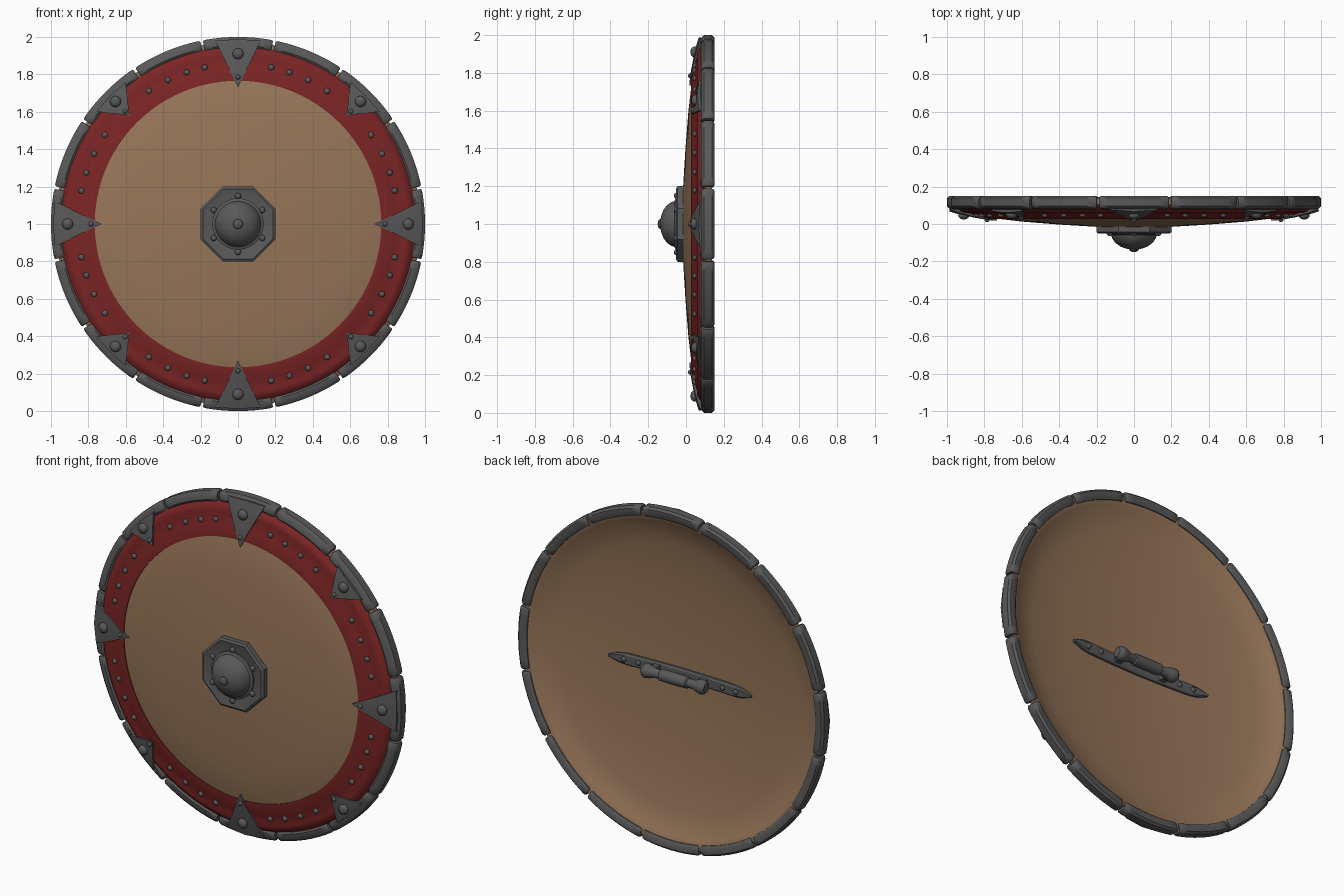
import bpy, bmesh
from math import sin, cos, pi, radians, sqrt
from mathutils import Vector, Matrix

old = bpy.data.objects.get("Cube")
if old:
    bpy.data.objects.remove(old, do_unlink=True)

CENTRE = Vector((0, 0, 1))


def material(name, colour):
    m = bpy.data.materials.new(name)
    m.use_nodes = True
    m.diffuse_color = (*colour, 1)
    m.node_tree.nodes["Principled BSDF"].inputs["Base Color"].default_value = (*colour, 1)
    return m


WOOD = material("tan wood", (0.31, 0.18, 0.1))
RED = material("red leather", (0.2, 0.018, 0.018))
IRON = material("dark iron", (0.1, 0.1, 0.1))


def finish(bm, name, mat, angle=35):
    bmesh.ops.recalc_face_normals(bm, faces=bm.faces)
    me = bpy.data.meshes.new(name)
    bm.to_mesh(me)
    bm.free()
    me.materials.append(mat)
    me.shade_smooth()
    me.set_sharp_from_angle(angle=radians(angle))
    ob = bpy.data.objects.new(name, me)
    bpy.context.collection.objects.link(ob)
    return ob


def lathe(name, profile, mat, steps=64, turn=0.0, closed=False, matrix=None, angle=35):
    """Spin (radius, y) points about the y axis, then move into place."""
    bm = bmesh.new()
    vs = [bm.verts.new((r * cos(turn), y, r * sin(turn))) for r, y in profile]
    pairs = list(zip(vs, vs[1:])) + ([(vs[-1], vs[0])] if closed else [])
    edges = [bm.edges.new(p) for p in pairs]
    bmesh.ops.spin(bm, geom=vs + edges, cent=(0, 0, 0), axis=(0, 1, 0),
                   angle=2 * pi, steps=steps)
    bmesh.ops.remove_doubles(bm, verts=bm.verts, dist=1e-5)
    bm.transform(matrix or Matrix.Translation(CENTRE))
    return finish(bm, name, mat, angle)


def polar(r, a, y):
    return CENTRE + Vector((r * cos(a), y, r * sin(a)))


def interp(points, r):
    for (r0, y0), (r1, y1) in zip(points, points[1:]):
        if r <= r1:
            return y0 + (y1 - y0) * (r - r0) / (r1 - r0)
    return points[-1][1]


def rivets(name, spots):
    """Flattened domes at (position, radius)."""
    bm = bmesh.new()
    for p, rad in spots:
        m = Matrix.Translation(p) @ Matrix.Diagonal((1, 0.75, 1, 1))
        bmesh.ops.create_uvsphere(bm, u_segments=12, v_segments=8, radius=rad, matrix=m)
    finish(bm, name, IRON, 60)


def loft(bm, rings):
    """Skin closed rings of points and cap both ends."""
    rows = [[bm.verts.new(p) for p in ring] for ring in rings]
    n = len(rows[0])
    for a, b in zip(rows, rows[1:]):
        for i in range(n):
            j = (i + 1) % n
            bm.faces.new((a[i], a[j], b[j], b[i]))
    bm.faces.new(rows[0])
    bm.faces.new(rows[-1])


# Dished wooden board
front = [(0, -.02), (.2, -.015), (.4, -.003), (.6, .013), (.77, .033), (.88, .068), (.975, .105)]
back = [(0, .025), (.2, .03), (.4, .041), (.6, .057), (.78, .08), (.87, .1), (.92, .125),
        (.95, .138), (.975, .138)]
lathe("wooden_board", front + back[::-1], WOOD, steps=96)

# Red leather band
band = [(.766, .045), (.766, .027), (.78, .027), (.84, .044), (.89, .06), (.905, .058),
        (.93, .068), (.95, .09), (.95, .11)]
lathe("leather_band", band, RED, steps=96, closed=True)

# Sixteen rim plates with small gaps
section = [(.94, .088), (.955, .077), (.985, .08), (1, .095), (1, .138), (.988, .15),
           (.955, .15), (.942, .14)]
bm = bmesh.new()
for k in range(16):
    rings = []
    for i in range(-5, 6):
        t = i / 5
        shrink = .82 if abs(i) == 5 else 1
        off = radians(10.85) * (t if abs(i) == 5 else t * 1.18)
        ring = [polar(.97 + (r - .97) * shrink, k * pi / 8 + off, .115 + (y - .115) * shrink)
                for r, y in section]
        rings.append(ring)
    loft(bm, rings)
finish(bm, "rim_plates", IRON, 40)

# Eight pointed clamps, long on the axes and short on the diagonals
slope = [(.7, .017), (.78, .022), (.85, .037), (.91, .052), (.95, .062), (.99, .076)]
bm = bmesh.new()
clamp_rivets = []
for k in range(8):
    a = k * pi / 4
    tip, outer, half, big, small = ((.73, .988, .122, .91, .785) if k % 2 == 0
                                    else (.82, .968, .112, .926, .853))
    side = Vector((-sin(a), 0, cos(a)))
    rings = []
    for i in range(7):
        t = max(i / 6, .01)
        r = tip + (outer - tip) * t
        y = interp(slope, r)
        ring = []
        for s, lift in ((-1, 0), (0, .008), (1, 0), (1, -.035), (-1, -.035)):
            w = s * half * t
            ring.append(polar(sqrt(r * r - w * w), a, y - lift * t if lift > 0 else y - lift)
                        + side * w)
        rings.append(ring)
    loft(bm, rings)
    clamp_rivets += [(polar(big, a, interp(slope, big) - .006), .03),
                     (polar(small, a, interp(slope, small) - .003), .013)]
finish(bm, "rim_clamps", IRON, 30)
rivets("clamp_rivets", clamp_rivets)

# Rivets along the band, mirrored about each axis
rivets("band_rivets", [(polar(.856, q * pi / 2 + s * radians(d), .047), .016)
                       for q in range(4) for s in (-1, 1) for d in (12, 18.7, 26, 33.8)])

# Central boss: octagonal plate, dome and rivets
k8 = 1 / cos(pi / 8)
plate = [(0, -.005), (.2, -.005), (.2, -.044), (.188, -.052), (.165, -.045), (0, -.045)]
lathe("boss_plate", [(r * k8, y) for r, y in plate], IRON, steps=8, turn=pi / 8, angle=20)
dome = [(.137, -.04), (.137, -.054), (.122, -.06), (.116, -.078), (.1, -.1), (.075, -.119),
        (.045, -.131), (.026, -.135), (.024, -.142), (.014, -.148), (0, -.15)]
lathe("boss_dome", dome, IRON, steps=40)
rivets("boss_rivets", [(polar(.15, pi / 2 + i * pi / 3, -.052), .016) for i in range(6)])

# Handle strap following the hollow back, pointed at both ends
bm = bmesh.new()
rings = []
for i in range(-8, 9):
    x = i / 8 * .465
    h = .006 if abs(i) == 8 else (.026 if abs(i) == 7 else .034)
    y = interp(back, abs(x))
    rings.append([(x, y - .006, 1 - h), (x, y + .012, 1 - h), (x, y + .018, 1 - h * .7),
                  (x, y + .018, 1 + h * .7), (x, y + .012, 1 + h), (x, y - .006, 1 + h)])
loft(bm, rings)
finish(bm, "handle_strap", IRON, 30)
rivets("strap_rivets", [(Vector((s * x, interp(back, x) + .02, 1)), .015)
                        for s in (-1, 1) for x in (.275, .365)])

# Turned grip and its two brackets
half_grip = [(0, .21), (.026, .207), (.038, .195), (.041, .178), (.036, .155), (.026, .13),
             (.025, .092), (.033, .086), (.034, .04)]
grip = half_grip + [(r, -y) for r, y in reversed(half_grip)]
lathe("grip", grip, IRON, steps=20,
      matrix=Matrix.Translation((0, .105, 1)) @ Matrix.Rotation(pi / 2, 4, 'Z'))
bm = bmesh.new()
for s in (-1, 1):
    m = Matrix.Translation((s * .155, .065, 1)) @ Matrix.Diagonal((.04, .075, .045, 1))
    bmesh.ops.create_cube(bm, size=1, matrix=m)
finish(bm, "grip_brackets", IRON)
